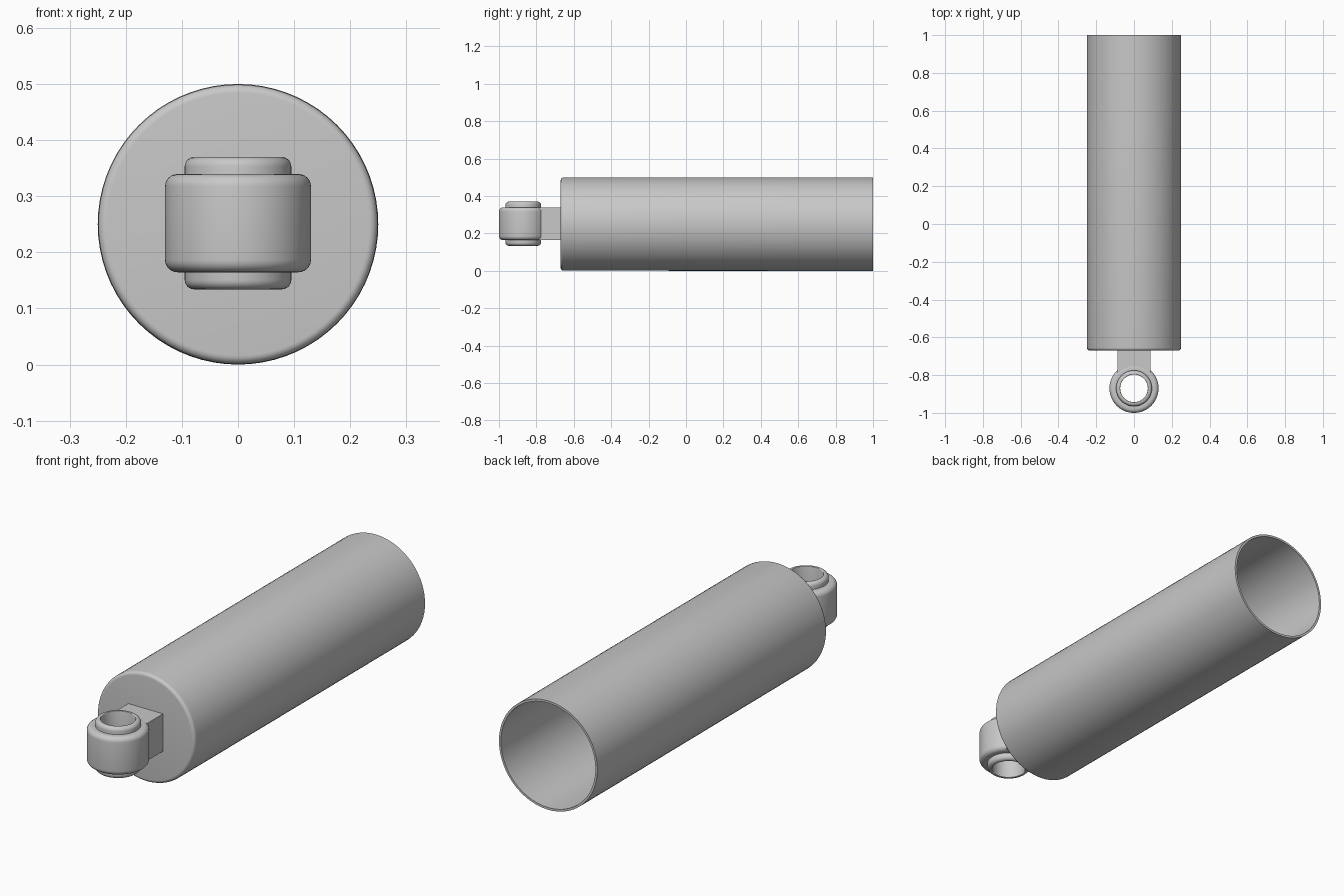
import bpy
import bmesh
from math import sin, cos, pi, radians
from mathutils import Matrix, Vector

if "Cube" in bpy.data.objects:
    bpy.data.objects.remove(bpy.data.objects["Cube"])

# Single metal colour
metal = bpy.data.materials.new("grey_metal")
metal.use_nodes = True
GREY = (0.58, 0.58, 0.58, 1)
metal.diffuse_color = GREY
metal.node_tree.nodes["Principled BSDF"].inputs["Base Color"].default_value = GREY

MID = 0.252      # height of the eye centre
EYE_Y = -0.87    # eye centre along the length


def finish(name, bm, matrix):
    bmesh.ops.recalc_face_normals(bm, faces=bm.faces)
    bm.transform(matrix)
    mesh = bpy.data.meshes.new(name)
    bm.to_mesh(mesh)
    bm.free()
    mesh.materials.append(metal)
    obj = bpy.data.objects.new(name, mesh)
    bpy.context.collection.objects.link(obj)
    bpy.ops.object.select_all(action='DESELECT')
    obj.select_set(True)
    bpy.context.view_layer.objects.active = obj
    bpy.ops.object.shade_smooth_by_angle(angle=radians(35))
    return obj


def corner(r, h, rad, start, steps=6):
    """Quarter round about (r, h), counter-clockwise from the start angle."""
    angles = [radians(start) + pi / 2 * i / steps for i in range(steps + 1)]
    return [(r + rad * cos(a), h + rad * sin(a)) for a in angles]


def lathe(name, profile, matrix, closed):
    """Revolve a radius/height profile about z, then place it."""
    bm = bmesh.new()
    verts = [bm.verts.new((r, 0, h)) for r, h in profile]
    edges = [bm.edges.new(pair) for pair in zip(verts, verts[1:])]
    if closed:
        edges.append(bm.edges.new((verts[-1], verts[0])))
    bmesh.ops.spin(bm, geom=verts + edges, axis=(0, 0, 1), cent=(0, 0, 0),
                   angle=2 * pi, steps=72)
    bmesh.ops.remove_doubles(bm, verts=bm.verts, dist=0.0002)
    return finish(name, bm, matrix)


def ring(name, inner, outer, half, rad, inner_rad):
    """Upright ring with rounded rims."""
    profile = (corner(inner + inner_rad, inner_rad - half, inner_rad, 180, 3)
               + corner(outer - rad, rad - half, rad, 270)
               + corner(outer - rad, half - rad, rad, 0)
               + corner(inner + inner_rad, half - inner_rad, inner_rad, 90, 3))
    return lathe(name, profile, Matrix.Translation((0, EYE_Y, MID)), True)


# Hollow tube, closed with a rounded rim at the front, open at the back
tube = ([(0, -0.67)] + corner(0.234, -0.655, 0.015, 270)
        + [(0.25, 0.59), (0.25, 1), (0.24, 1), (0.24, -0.65), (0, -0.65)])
lathe("tube", tube,
      Matrix.Translation((0, 0, 0.25)) @ Matrix.Rotation(-pi / 2, 4, 'X'), False)

# Mounting eye and the sleeve through it
ring("mounting_eye", 0.08, 0.13, 0.0875, 0.022, 0.003)
ring("eye_sleeve", 0.073, 0.095, 0.118, 0.017, 0.003)

# Block joining the eye to the tube
bm = bmesh.new()
bmesh.ops.create_cube(bm, size=1)
bmesh.ops.scale(bm, vec=Vector((0.176, 0.125, 0.172)), verts=bm.verts)
finish("eye_neck", bm, Matrix.Translation((0, -0.7225, MID)))
